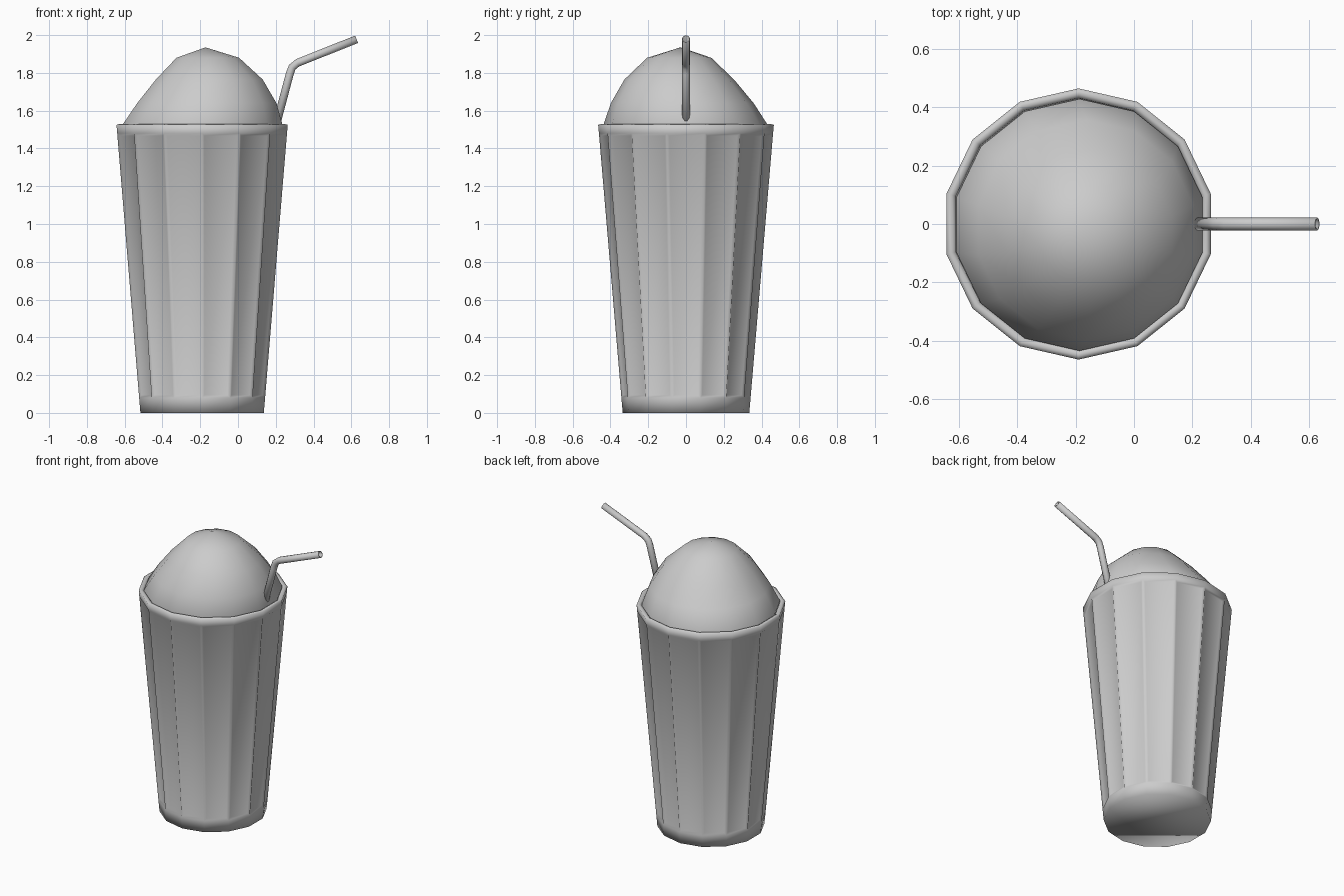
import bpy, bmesh, math
from mathutils import Vector

if "Cube" in bpy.data.objects:
    bpy.data.objects.remove(bpy.data.objects["Cube"])

N = 14        # sides of cup and topping
CX = -0.19    # cup axis


def loft(bm, rings, cap_start=False):
    """Rings are (centre x, centre y, radius, z); returns the faces of each band."""
    loops = []
    for cx, cy, r, z in rings:
        loops.append([bm.verts.new((cx + r * math.sin(2 * math.pi * i / N),
                                    cy - r * math.cos(2 * math.pi * i / N), z))
                      for i in range(N)])
    bands = []
    for a, b in zip(loops, loops[1:]):
        bands.append([bm.faces.new((a[i], a[(i + 1) % N], b[(i + 1) % N], b[i]))
                      for i in range(N)])
    if cap_start:
        bm.faces.new(loops[0][::-1])
    return loops, bands


def finish(bm, name):
    for f in bm.faces:
        f.smooth = True
    bm.normal_update()
    me = bpy.data.meshes.new(name)
    bm.to_mesh(me)
    bm.free()
    ob = bpy.data.objects.new(name, me)
    bpy.context.collection.objects.link(ob)
    return ob


# Tapered cup with recessed side panels and a rolled rim
bm = bmesh.new()
profile = [(0.335, 0), (0.342, 0.08), (0.461, 1.48), (0.465, 1.525),
           (0.447, 1.53), (0.432, 1.52), (0.425, 1.46)]
loops, bands = loft(bm, [(CX, 0, r, z) for r, z in profile], cap_start=True)
bm.normal_update()
bmesh.ops.inset_individual(bm, faces=bands[1], thickness=0.014, depth=-0.008,
                           use_even_offset=True)
finish(bm, "cup")

# Leaning whipped topping
bm = bmesh.new()
rings = [(CX, 0, 0.428, 1.47), (CX + 0.003, -0.003, 0.432, 1.53),
         (-0.165, -0.02, 0.378, 1.64), (-0.152, -0.036, 0.29, 1.765),
         (-0.16, -0.036, 0.17, 1.88)]
loops, bands = loft(bm, rings)
tip = bm.verts.new((-0.172, -0.03, 1.935))
for i in range(N):
    bm.faces.new((loops[-1][i], loops[-1][(i + 1) % N], tip))
finish(bm, "topping")

# Bent hollow straw
path = [(0.185, 1.46), (0.274, 1.795), (0.287, 1.83), (0.315, 1.853), (0.628, 1.978)]
SIDES = 10
bm = bmesh.new()
pts = [Vector((x, 0, z)) for x, z in path]
straw_loops = []
for k, p in enumerate(pts):
    t = (pts[min(k + 1, len(pts) - 1)] - pts[max(k - 1, 0)]).normalized()
    side = Vector((0, 1, 0))
    up = t.cross(side)
    straw_loops.append([bm.verts.new(p + 0.022 * (math.cos(a) * side + math.sin(a) * up))
                        for a in (2 * math.pi * i / SIDES for i in range(SIDES))])
for a, b in zip(straw_loops, straw_loops[1:]):
    for i in range(SIDES):
        j = (i + 1) % SIDES
        bm.faces.new((a[i], a[j], b[j], b[i]))
bmesh.ops.recalc_face_normals(bm, faces=bm.faces)
straw = finish(bm, "straw")
wall = straw.modifiers.new("wall", 'SOLIDIFY')
wall.thickness = 0.005
wall.offset = -1
